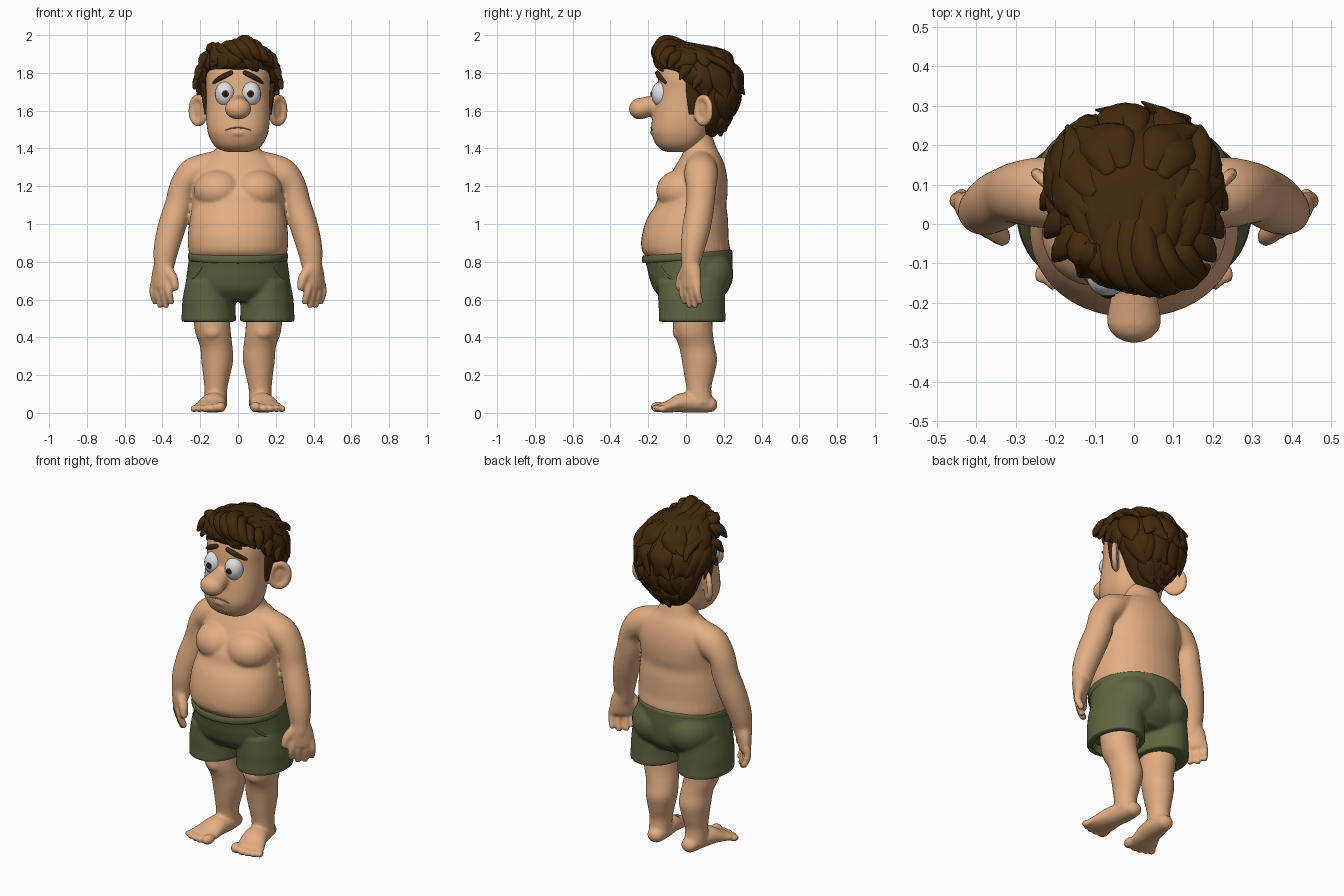
import bpy, bmesh, math, random
from mathutils import Vector, Matrix

if "Cube" in bpy.data.objects:
    bpy.data.objects.remove(bpy.data.objects["Cube"])

random.seed(4)


def material(name, rgb):
    m = bpy.data.materials.new(name)
    m.diffuse_color = (*rgb, 1)
    m.use_nodes = True
    m.node_tree.nodes["Principled BSDF"].inputs["Base Color"].default_value = m.diffuse_color
    return m


SKIN = material("skin", (0.76, 0.42, 0.225))
HAIR = material("dark brown hair", (0.053, 0.021, 0.0035))
SHORTS = material("olive cloth", (0.116, 0.129, 0.052))
WHITE = material("eye white", (0.82, 0.84, 0.9))
PUPIL = material("pupil", (0.012, 0.008, 0.006))
LIP = material("lip line", (0.5, 0.25, 0.13))


def spline(rows, n=4):
    """Smooth curve through rows of numbers."""
    out = []
    for i in range(len(rows) - 1):
        a, b, c, d = (rows[max(0, min(len(rows) - 1, i + k))] for k in (-1, 0, 1, 2))
        for j in range(n):
            t = j / n
            out.append([0.5 * (2 * q + (r - p) * t + (2 * p - 5 * q + 4 * r - s) * t * t
                               + (3 * q - p - 3 * r + s) * t ** 3) for p, q, r, s in zip(a, b, c, d)])
    return out + [list(rows[-1])]


def tube(bm, rows, side=(1, 0, 0), axis=None, seg=24, power=2, caps=True):
    """Skin elliptical rings (x, y, z, half width, half depth) along a path."""
    rows = spline(rows)
    pts = [Vector(r[:3]) for r in rows]
    frames = []
    for i, r in enumerate(rows):
        t = Vector(axis) if axis else (pts[min(i + 1, len(pts) - 1)] - pts[max(i - 1, 0)]).normalized()
        frames.append((pts[i], t, r[3], r[4]))
    if caps:
        for end, sign in ((0, -1), (-1, 1)):
            p, t, a, b = frames[end]
            extra = [(p + t * sign * min(a, b) * math.sin(k), t, a * math.cos(k), b * math.cos(k))
                     for k in (0.4, 0.8, 1.15, 1.4)]
            frames = extra[::-1] + frames if sign < 0 else frames + extra
    rings = []
    for p, t, a, b in frames:
        u = Vector(side)
        u = (u - t * u.dot(t)).normalized()
        v = t.cross(u)
        ring = []
        for k in range(seg):
            c, s = math.cos(k * math.tau / seg), math.sin(k * math.tau / seg)
            c = math.copysign(abs(c) ** (2 / power), c)
            s = math.copysign(abs(s) ** (2 / power), s)
            ring.append(bm.verts.new(p + u * a * c + v * b * s))
        rings.append(ring)
    for r0, r1 in zip(rings, rings[1:]):
        for k in range(seg):
            bm.faces.new((r0[k], r0[(k + 1) % seg], r1[(k + 1) % seg], r1[k]))
    bm.faces.new(rings[0][::-1])
    bm.faces.new(rings[-1])


def ball(bm, c, r, turn=0):
    m = Matrix.Translation(c) @ Matrix.Rotation(turn, 4, 'Z') @ Matrix.Diagonal((*r, 1))
    bmesh.ops.create_uvsphere(bm, u_segments=24, v_segments=16, radius=1, matrix=m)


def mirror(bm):
    new = bmesh.ops.duplicate(bm, geom=bm.verts[:] + bm.edges[:] + bm.faces[:])["geom"]
    for v in new:
        if isinstance(v, bmesh.types.BMVert):
            v.co.x *= -1


def finish(name, bm, mat, voxel=0, smooth=4, cutter=None):
    """Make the object; optionally fuse its parts, soften and cut."""
    bmesh.ops.recalc_face_normals(bm, faces=bm.faces[:])
    me = bpy.data.meshes.new(name)
    bm.to_mesh(me)
    bm.free()
    ob = bpy.data.objects.new(name, me)
    bpy.context.scene.collection.objects.link(ob)
    if voxel:
        m = ob.modifiers.new("fuse", 'REMESH')
        m.mode, m.voxel_size = 'VOXEL', voxel
        m = ob.modifiers.new("soften", 'SMOOTH')
        m.factor, m.iterations = 0.5, smooth
        if cutter:
            m = ob.modifiers.new("cut", 'BOOLEAN')
            m.operation, m.solver, m.object = 'DIFFERENCE', 'EXACT', cutter
        bpy.context.view_layer.update()
        ev = ob.evaluated_get(bpy.context.evaluated_depsgraph_get())
        me = bpy.data.meshes.new_from_object(ev)
        ob.modifiers.clear()
        ob.data = me
    me.materials.clear()
    me.materials.append(mat)
    me.shade_smooth()
    me.set_sharp_from_angle(angle=math.radians(55))
    return ob


def loft(bm, rows, x=0, **kw):
    """Level rings from (z, centre y, half width, half depth)."""
    tube(bm, [(x, cy, z, a, b) for z, cy, a, b in rows], axis=(0, 0, 1), seg=40, caps=False, **kw)


# Torso, arms and hands
bm = bmesh.new()
tube(bm, [(.05, .08, 1.33, .07, .07), (.15, .08, 1.305, .075, .082), (.235, .08, 1.265, .085, .09),
          (.292, .08, 1.2, .07, .08), (.315, .075, 1.1, .073, .075), (.352, .055, .98, .074, .075),
          (.38, .035, .87, .067, .064), (.39, .026, .79, .056, .05), (.395, .022, .75, .05, .045)])
w, n = Vector((.72, .69, 0)), Vector((.69, -.72, 0))
tube(bm, [(.392, .024, .8, .05, .045), (.4, .025, .74, .066, .042), (.405, .025, .675, .07, .034)], side=w)
for s, drop in ((-.053, .588), (-.018, .568), (.018, .568), (.052, .588)):
    base = Vector((.405, .025, .69)) + w * s
    mid = base + w * s * .12 + n * .006
    tip = base + w * s * .12 - n * .014
    tube(bm, [(*base, .02, .022), (mid.x, mid.y, .64, .0185, .021), (tip.x, tip.y, drop, .016, .018)], side=w)
tube(bm, [(.375, .0, .76, .03, .03), (.343, -.025, .71, .026, .028), (.332, -.034, .665, .02, .023)])
ball(bm, (.1, -.02, 1.175), (.135, .138, .115))
mirror(bm)
loft(bm, [(.76, .02, .23, .19), (.82, .01, .25, .215), (.86, 0, .262, .234), (.92, -.005, .266, .231),
          (.98, 0, .262, .224), (1.04, .01, .253, .211), (1.1, .025, .243, .188), (1.16, .038, .24, .182),
          (1.24, .062, .24, .157), (1.31, .075, .215, .13), (1.36, .08, .165, .105), (1.4, .075, .115, .088),
          (1.48, .05, .1, .085)], power=2.15)
tube(bm, [(-.025, -.228, .888, .008, .008), (0, -.231, .903, .009, .009), (.025, -.228, .888, .008, .008)],
     side=(0, 0, 1), seg=10)
finish("torso_and_arms", bm, SKIN, .008, 7)

# Legs and feet
bm = bmesh.new()
tube(bm, [(.145, .04, .6, .095, .105), (.14, .035, .5, .096, .105), (.131, .04, .42, .094, .103),
          (.115, .058, .35, .086, .095), (.11, .071, .28, .085, .094), (.113, .07, .2, .072, .08),
          (.117, .068, .13, .061, .066), (.118, .075, .05, .06, .07)], axis=(0, 0, 1), caps=False)
ball(bm, (.133, -.01, .43), (.06, .062, .055))
tube(bm, [(.112, .125, .044, .048, .042), (.116, .06, .052, .06, .05), (.13, -.02, .054, .068, .052),
          (.145, -.08, .037, .079, .035), (.156, -.118, .029, .085, .027)], seg=32)
for x, y, r in ((.092, -.148, .028), (.135, -.153, .022), (.17, -.15, .021), (.204, -.14, .02), (.233, -.125, .019)):
    ball(bm, (x, y, r + .003), (r, r * 1.45, r), .25)
mirror(bm)
finish("legs_and_feet", bm, SKIN, .008, 5)

# Shorts with hollow leg openings
bm = bmesh.new()
loft(bm, [(.38, .033, .122, .15), (.53, .033, .11, .14)], x=.155)
mirror(bm)
cutter = finish("leg_opening_cutter", bm, SHORTS)
cutter.hide_render = True
bm = bmesh.new()
loft(bm, [(.482, .033, .146, .178), (.54, .032, .142, .176), (.6, .03, .139, .178), (.7, .03, .12, .18)], x=.155)
ball(bm, (.105, .1, .725), (.15, .152, .13))
mirror(bm)
loft(bm, [(.59, .03, .2, .14), (.65, .03, .273, .198), (.72, .025, .273, .219), (.78, .02, .265, .227),
          (.845, .01, .259, .235)])
shorts = finish("shorts", bm, SHORTS, .009, 7, cutter)
bpy.data.objects.remove(cutter)
for v in shorts.data.vertices:
    v.co.z += .07 * v.co.y * max(0, (v.co.z - .6) / .25)

# Waistband and pocket seams
bm = bmesh.new()
ring = []
for k in range(25):
    a = k * math.tau / 24
    y = .006 - .232 * math.cos(a)
    ring.append((.257 * math.sin(a), y, .828 + .07 * y, .02, .008))
tube(bm, ring, side=(0, 0, 1), seg=12)
for s in (-1, 1):
    seam = []
    for deg, z in ((40, .81), (50, .75), (62, .715), (78, .70)):
        a = math.radians(deg)
        seam.append((s * .27 * math.sin(a), .022 - .222 * math.cos(a), z, .006, .004))
    tube(bm, seam, side=(0, 0, 1), seg=8)
finish("waistband_and_pockets", bm, SHORTS)

# Head with ears, nose and lower lip
bm = bmesh.new()
u = Vector((.72, .69, 0))
ball(bm, (.2, .088, 1.6), (.06, .012, .07), math.radians(44))
rim = []
for k in range(13):
    a = k * math.tau / 12
    p = Vector((.21, .092, 1.602)) + u * .05 * math.cos(a)
    rim.append((p.x, p.y, 1.602 + .066 * math.sin(a), .016, .02))
tube(bm, rim, side=(.69, -.72, 0), seg=12)
mirror(bm)
loft(bm, [(1.382, -.045, .06, .06), (1.395, -.043, .1, .09), (1.42, -.037, .13, .122), (1.46, -.032, .152, .145),
          (1.5, -.03, .163, .155), (1.56, -.018, .168, .161), (1.62, 0, .169, .17), (1.7, .02, .169, .176),
          (1.78, .02, .17, .166), (1.84, .02, .155, .148), (1.89, .02, .1, .1)], power=2.4)
tube(bm, [(0, -.12, 1.655, .042, .04), (0, -.18, 1.628, .058, .052), (0, -.245, 1.61, .07, .057)])
ball(bm, (0, -.165, 1.482), (.05, .026, .016))
finish("head", bm, SKIN, .008, 4)

# Mouth line
bm = bmesh.new()
tube(bm, [(-.066, -.175, 1.497, .002, .004), (-.03, -.183, 1.508, .003, .005), (0, -.184, 1.51, .003, .005),
          (.03, -.183, 1.508, .003, .005), (.066, -.175, 1.497, .002, .004)], side=(0, 0, 1), seg=8)
finish("mouth", bm, LIP)

# Eyes, irises, pupils and brows
for name, mat, c, r in (("eyeballs", WHITE, (.068, -.13, 1.688), (.053, .054, .066)),
                        ("irises", HAIR, (.066, -.182, 1.688), (.018, .005, .018)),
                        ("pupils", PUPIL, (.066, -.185, 1.688), (.011, .004, .011))):
    bm = bmesh.new()
    ball(bm, c, r)
    mirror(bm)
    finish(name, bm, mat)
bm = bmesh.new()
tube(bm, [(.128, -.108, 1.75, .008, .009), (.085, -.138, 1.777, .014, .014), (.038, -.152, 1.8, .012, .012)],
     side=(0, 0, 1), seg=12)
mirror(bm)
finish("eyebrows", bm, HAIR)

# Hair: a cap covered with tapered locks
CAP = [(1.46, .105, .06, .045), (1.5, .115, .1, .07), (1.55, .13, .14, .088), (1.62, .145, .178, .112),
       (1.7, .135, .2, .143), (1.77, .11, .208, .175), (1.805, .08, .205, .198), (1.84, .05, .196, .205),
       (1.9, .035, .165, .18), (1.935, .01, .125, .145), (1.95, 0, .08, .09)]


def on_cap(theta, z, off):
    for lo, hi in zip(CAP, CAP[1:]):
        if z <= hi[0]:
            break
    t = (z - lo[0]) / (hi[0] - lo[0])
    _, cy, a, b = (p + (q - p) * t for p, q in zip(lo, hi))
    return (a + off) * math.cos(theta), cy + (b + off) * math.sin(theta), z


bm = bmesh.new()
loft(bm, CAP)
for z0, z1, start, stop, count in ((1.93, 1.82, 0, 346, 15), (1.86, 1.68, -22, 202, 13), (1.74, 1.56, 25, 155, 9),
                                   (1.6, 1.475, 45, 135, 5)):
    for k in range(count):
        th = math.radians(start + (stop - start) * k / (count - 1) + random.uniform(-7, 7))
        tw = random.uniform(-.5, .5)
        drop = z1 + random.uniform(-.02, .02)
        rows = []
        for t, wd, off in ((0, .022, -.01), (.35, .048, .002), (.7, .04, .006), (1, .008, random.uniform(.01, .035))):
            rows.append((*on_cap(th + tw * t * t, z0 + (drop - z0) * t, off), wd, wd * .45))
        tube(bm, rows, side=(-math.sin(th), math.cos(th), 0), seg=12)
# long strands swept back over the crown
for k in range(7):
    x = -.12 + .04 * k
    f = 2.5 * x * x
    j = random.uniform(-.012, .012)
    tube(bm, [(x * .7, -.1, 1.95 - f, .025, .02), (x + j, -.01, 1.945 - f + j, .042, .022),
              (x * 1.2, .1, 1.925 - f, .045, .022), (x * 1.35 + j, .2, 1.88 - f, .03, .02),
              (x * 1.4, .245, 1.84 - f, .008, .008)], seg=12)
# front quiff
for k in range(7):
    x = -.125 + .04 * k
    f = 3 * x * x
    j, c = random.uniform(-.015, .015), random.uniform(-.02, .04)
    tube(bm, [(x * .8, .03, 1.93 - f, .025, .02), (x - .01, -.06, 1.958 - f + j, .037, .03),
              (x + .01, -.125 + f, 1.96 - f + j, .038, .032), (x + .02 + c, -.16 + f, 1.91 - f, .033, .027),
              (x + .03 + 2 * c, -.15 + f, 1.865 - f * .5 + j, .01, .01)], seg=14)
# sideburns and temple tufts
for s in (-1, 1):
    tube(bm, [(s * .185, .05, 1.8, .02, .05), (s * .18, .04, 1.7, .016, .04), (s * .168, .035, 1.58, .008, .02)],
         axis=(0, 0, 1), seg=14)
    for x, y, z in ((.2, .0, 1.8), (.21, .07, 1.75), (.18, -.06, 1.86)):
        tube(bm, [(s * (x - .05), y + .05, z + .05, .02, .02), (s * x, y, z + .02, .032, .026),
                  (s * (x + .02), y - .03, z - .03, .008, .01)], side=(0, 1, 0), seg=12)
finish("hair", bm, HAIR)
